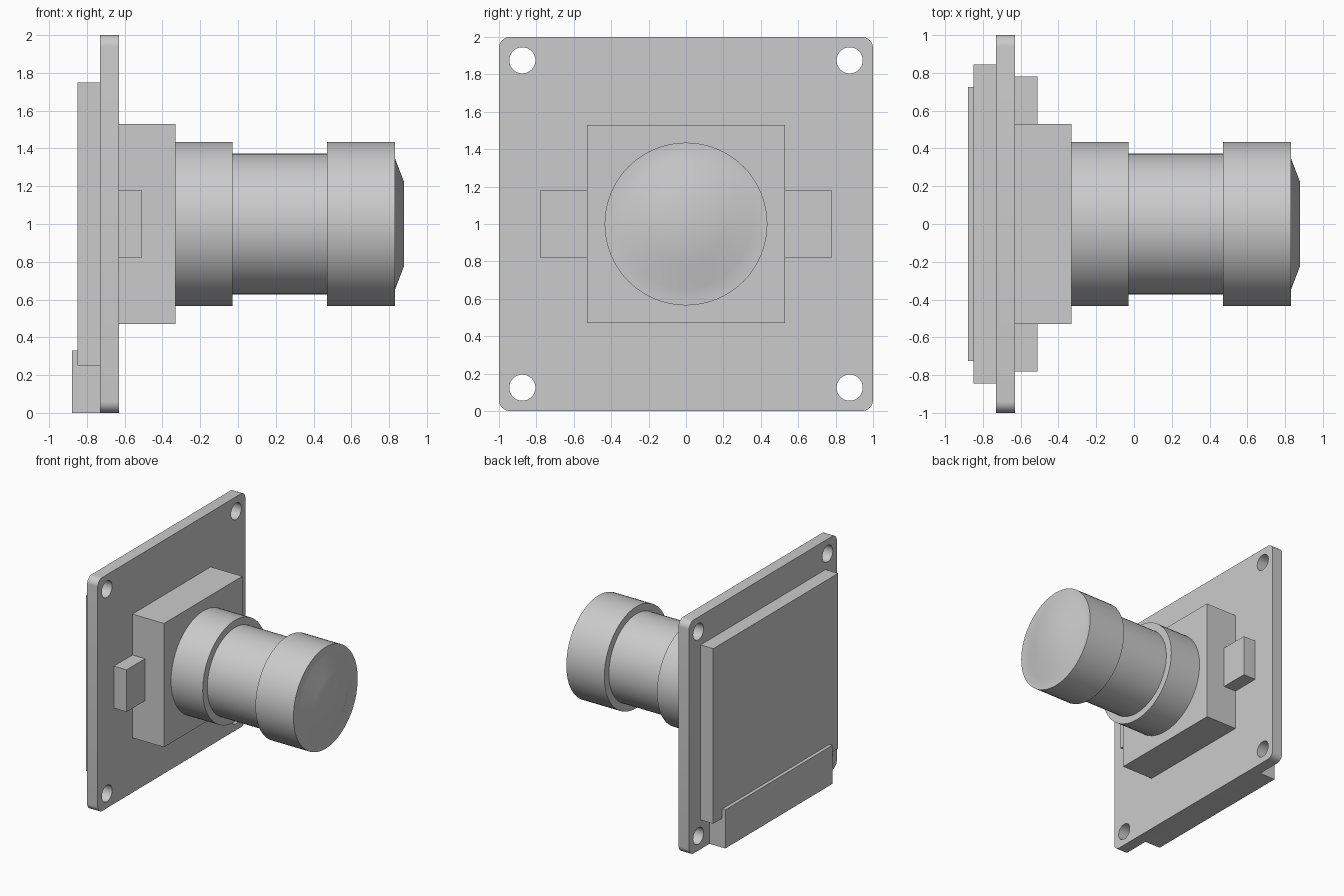
import bpy, bmesh, math
from mathutils import Matrix, Vector

cube = bpy.data.objects.get("Cube")
if cube:
    bpy.data.objects.remove(cube, do_unlink=True)

grey = bpy.data.materials.new("plain grey")
grey.use_nodes = True
colour = (0.6, 0.6, 0.6, 1)
grey.diffuse_color = colour
grey.node_tree.nodes["Principled BSDF"].inputs["Base Color"].default_value = colour


def finish(bm, name, smooth=False):
    bmesh.ops.recalc_face_normals(bm, faces=bm.faces[:])
    mesh = bpy.data.meshes.new(name)
    bm.to_mesh(mesh)
    bm.free()
    mesh.materials.append(grey)
    obj = bpy.data.objects.new(name, mesh)
    bpy.context.collection.objects.link(obj)
    if smooth:
        shade(obj)
    return obj


def shade(obj):
    bpy.ops.object.select_all(action='DESELECT')
    obj.select_set(True)
    bpy.context.view_layer.objects.active = obj
    bpy.ops.object.shade_smooth_by_angle(angle=math.radians(30))


def box_mesh(low, high):
    low, high = Vector(low), Vector(high)
    bm = bmesh.new()
    bmesh.ops.create_cube(bm, size=1, matrix=Matrix.Translation((low + high) / 2)
                          @ Matrix.Diagonal((*(high - low), 1)))
    return bm


def box(name, low, high):
    return finish(box_mesh(low, high), name)


def lathe(name, profile, sides=64):
    """Spin (x, radius) points around the lens axis."""
    bm = bmesh.new()
    points = [bm.verts.new((x, 0, 1 + r)) for x, r in profile]
    edges = [bm.edges.new(pair) for pair in zip(points, points[1:])]
    bmesh.ops.spin(bm, geom=points + edges, cent=(0, 0, 1), axis=(1, 0, 0),
                   angle=math.tau, steps=sides, use_merge=True)
    bmesh.ops.remove_doubles(bm, verts=bm.verts[:], dist=0.0001)
    return finish(bm, name, smooth=True)


# Circuit board with rounded corners
bm = box_mesh((-0.73, -1, 0), (-0.63, 1, 2))
corners = [e for e in bm.edges if abs(e.verts[0].co.x - e.verts[1].co.x) > 0.05]
bmesh.ops.bevel(bm, geom=corners, offset=0.06, segments=8, profile=0.5, affect='EDGES')
board = finish(bm, "circuit_board")

# Four mounting holes
bm = bmesh.new()
for y in (-0.875, 0.875):
    for z in (0.125, 1.875):
        bmesh.ops.create_cone(bm, cap_ends=True, segments=32, radius1=0.07, radius2=0.07,
                              depth=0.4, matrix=Matrix.Translation((-0.68, y, z))
                              @ Matrix.Rotation(math.pi / 2, 4, 'Y'))
cutter = finish(bm, "hole_cutter")
cutter.hide_render = True
cut = board.modifiers.new("mounting holes", 'BOOLEAN')
cut.operation = 'DIFFERENCE'
cut.solver = 'EXACT'
cut.object = cutter
bpy.context.view_layer.objects.active = board
bpy.ops.object.modifier_apply(modifier=cut.name)
bpy.data.objects.remove(cutter, do_unlink=True)
shade(board)

# Rear plate and connector
box("rear_plate", (-0.85, -0.845, 0.25), (-0.73, 0.845, 1.75))
box("rear_connector", (-0.88, -0.725, 0), (-0.73, 0.725, 0.33))

# Lens holder with a tab on each side
box("lens_holder", (-0.63, -0.53, 0.47), (-0.33, 0.53, 1.53))
for name, side in (("left_tab", 1), ("right_tab", -1)):
    ends = sorted((side * 0.53, side * 0.78))
    box(name, (-0.63, ends[0], 0.82), (-0.51, ends[1], 1.18))

# Lens barrel: collar, neck and head with a shallow domed glass
lathe("lens_barrel", [
    (-0.33, 0), (-0.33, 0.435), (-0.03, 0.435), (-0.03, 0.373), (0.47, 0.373),
    (0.47, 0.435), (0.83, 0.435), (0.83, 0.35), (0.88, 0.22), (0.88, 0)])
